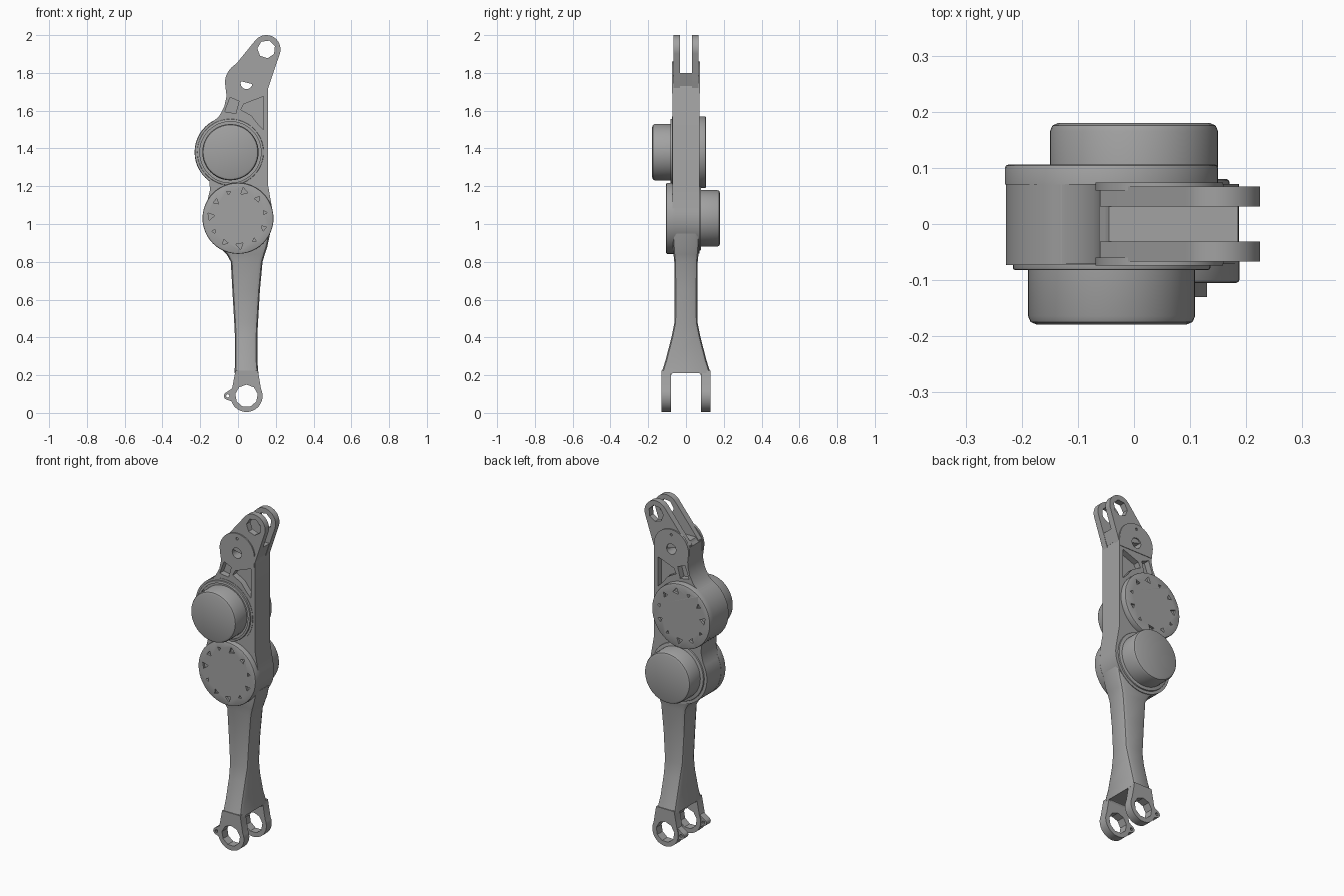
import bpy, bmesh, math
from math import cos, sin, radians

old = bpy.data.objects.get("Cube")
if old:
    bpy.data.objects.remove(old, do_unlink=True)

grey = bpy.data.materials.new("plain_grey")
grey.use_nodes = True
grey.diffuse_color = (0.36, 0.36, 0.36, 1)
grey.node_tree.nodes["Principled BSDF"].inputs["Base Color"].default_value = (0.36, 0.36, 0.36, 1)

UPPER, LOWER = (-0.04, 1.38), (0.0, 1.03)
TOP_EYE, FOOT_EYE = (0.15, 1.925), (0.045, 0.09)


def finish(name, bm, angle=30):
    bmesh.ops.recalc_face_normals(bm, faces=bm.faces)
    mesh = bpy.data.meshes.new(name)
    bm.to_mesh(mesh)
    bm.free()
    mesh.materials.append(grey)
    ob = bpy.data.objects.new(name, mesh)
    bpy.context.collection.objects.link(ob)
    smooth(ob, angle)
    return ob


def smooth(ob, angle=30):
    bpy.ops.object.select_all(action='DESELECT')
    ob.select_set(True)
    bpy.context.view_layer.objects.active = ob
    bpy.ops.object.shade_smooth_by_angle(angle=radians(angle))


def loft(name, rings):
    bm = bmesh.new()
    loops = [[bm.verts.new(p) for p in ring] for ring in rings]
    n = len(loops[0])
    for a, b in zip(loops, loops[1:]):
        for i in range(n):
            j = (i + 1) % n
            bm.faces.new((a[i], a[j], b[j], b[i]))
    bm.faces.new(loops[0])
    bm.faces.new(loops[-1])
    return finish(name, bm)


def prism(name, pts, y0, y1):
    return loft(name, [[(x, y, z) for x, z in pts] for y in (y0, y1)])


def arc(c, r, a0, a1, n=16):
    steps = [radians(a0 + (a1 - a0) * i / n) for i in range(n + 1)]
    return [(c[0] + r * cos(a), c[1] + r * sin(a)) for a in steps]


def circle(c, r, n=48, turn=0):
    return arc(c, r, turn, turn + 360, n)[:-1]


def drum(name, c, r, y0, y1, chamfer):
    # the chamfered end is at y1
    d = math.copysign(chamfer, y1 - y0)
    steps = ((y0, r), (y1 - d, r), (y1 - d * 0.3, r - chamfer * 0.3), (y1, r - chamfer))
    return loft(name, [[(x, y, z) for x, z in circle(c, q)] for y, q in steps])


def cut(ob, cutters):
    for c in cutters:
        c.hide_render = True
        m = ob.modifiers.new("cut", 'BOOLEAN')
        m.operation, m.solver, m.object = 'DIFFERENCE', 'EXACT', c
        bpy.ops.object.select_all(action='DESELECT')
        ob.select_set(True)
        bpy.context.view_layer.objects.active = ob
        bpy.ops.object.modifier_apply(modifier=m.name)
        bpy.data.objects.remove(c, do_unlink=True)
    smooth(ob)


# main housing, with web pockets on both faces and the pivot hole
outline = (arc(LOWER, 0.187, -130, 12, 24) + [(0.16, 1.2), (0.16, 1.76), (0.15, 1.79), (-0.05, 1.79),
           (-0.062, 1.775), (-0.062, 1.67), (-0.073, 1.62), (-0.1, 1.57)]
           + arc(UPPER, 0.188, 118, 218, 20) + [(-0.152, 1.23), (-0.148, 1.18)]
           + arc(LOWER, 0.187, 150, 228, 14))
housing = prism("housing", outline, -0.071, 0.071)
small_pocket = [(-0.07, 1.595), (-0.042, 1.67), (0.005, 1.65), (-0.012, 1.585)]
large_pocket = [(0.015, 1.605), (0.03, 1.635), (0.135, 1.675), (0.135, 1.5), (0.105, 1.53), (0.07, 1.575)]
pockets = []
for s in (-1, 1):
    for pts in (small_pocket, large_pocket):
        pockets.append(prism("pocket_cutter", pts, s * 0.035, s * 0.2))
pivot = (0.045, 1.745)
cut(housing, pockets + [prism("pivot_cutter", circle(pivot, 0.031, 16), -0.2, 0.2)])

# rounded cheek plates and fork prongs at the top
for side, s in (("front", -1), ("back", 1)):
    cheek = prism(side + "_cheek", arc((0.045, 1.747), 0.114, 0, 180, 24) + [(-0.062, 1.69), (0.158, 1.69)],
                  s * 0.06, s * 0.074)
    cut(cheek, [prism("cheek_cutter", circle(pivot, 0.031, 16), -0.2, 0.2),
                prism("pin_cutter", circle((0.045, 1.83), 0.008, 8), -0.2, 0.2)])
    prong = prism(side + "_fork_prong", [(-0.061, 1.785), (-0.061, 1.775), (0.16, 1.72)]
                  + arc(TOP_EYE, 0.075, -18, 140, 20), s * 0.031, s * 0.067)
    cut(prong, [prism("eye_cutter", circle(TOP_EYE, 0.048, 7, 20), -0.2, 0.2)])
prism("fork_floor", [(-0.061, 1.77), (-0.045, 1.8), (0.185, 1.8), (0.161, 1.73)], -0.04, 0.04)

# upper joint: barrel, front motor with its flange rings, back cover
prism("upper_barrel", circle(UPPER, 0.188, 64), -0.073, 0.09)
flange = drum("upper_flange", UPPER, 0.176, -0.07, -0.082, 0.004)
cut(flange, [prism("flange_cutter", circle(UPPER, 0.162), -0.2, -0.05)])
drum("upper_motor", UPPER, 0.149, -0.06, -0.179, 0.015)
upper_cover = drum("upper_cover", UPPER, 0.19, 0.07, 0.106, 0.006)

# lower joint: front cover, back motor
lower_cover = drum("lower_cover", LOWER, 0.188, -0.06, -0.105, 0.006)
lower_flange = drum("lower_flange", LOWER, 0.17, 0.06, 0.08, 0.005)
drum("lower_motor", LOWER, 0.15, 0.07, 0.18, 0.015)

# shallow notches around both covers
for cover, c, s in ((upper_cover, UPPER, 1), (lower_cover, LOWER, -1)):
    notches = []
    for i in range(11):
        a = radians(i * 360 / 11 + 12)
        at = (c[0] + 0.145 * cos(a), c[1] + 0.145 * sin(a))
        notches.append(prism("notch_cutter", circle(at, 0.012 + 0.005 * (i % 3), 3, i * 50),
                             s * 0.092, s * 0.2))
    cut(cover, notches)

# shank: chamfered sections that flare sideways into the foot clevis
sections = ((0.21, -0.018, 0.108, 0.13), (0.28, -0.016, 0.102, 0.108), (0.4, -0.016, 0.102, 0.077),
            (0.48, -0.02, 0.106, 0.061), (0.65, -0.03, 0.116, 0.06), (0.8, -0.038, 0.13, 0.062),
            (0.84, -0.06, 0.142, 0.066), (0.88, -0.1, 0.155, 0.069), (0.95, -0.13, 0.17, 0.069))
rings = []
for z, x0, x1, h in sections:
    k = 0.022
    q = k * 0.3
    mid, w = (x0 + x1) / 2, (x1 - x0) / 2
    corner = [(w, h - k), (w - q, h - q), (w - k, h)]
    half = corner + [(-x, y) for x, y in reversed(corner)]
    rings.append([(mid + x, y, z) for x, y in half + [(-x, -y) for x, y in half]])
loft("shank", rings)

# foot clevis: two eyes, each with a small side lug, and fillets in the slot
for side, s in (("front", -1), ("back", 1)):
    eye = prism(side + "_foot_eye", [(0.105, 0.225), (-0.013, 0.225)]
                + arc(FOOT_EYE, 0.085, 155, 385, 32), s * 0.08, s * 0.13)
    cut(eye, [prism("hole_cutter", circle(FOOT_EYE, 0.06, 9, 10), -0.2, 0.2)])
    lug = prism(side + "_lug", [(-0.03, 0.13)] + arc((-0.055, 0.09), 0.02, 110, 250, 8) + [(-0.03, 0.06)],
                s * 0.085, s * 0.125)
    cut(lug, [prism("lug_cutter", circle((-0.054, 0.09), 0.009, 8), -0.2, 0.2)])
    fillet = [(s * 0.084, 0.19), (s * 0.084, 0.215), (s * 0.06, 0.215), (s * 0.075, 0.208)]
    loft(side + "_slot_fillet", [[(x, y, z) for y, z in fillet] for x in (-0.01, 0.1)])
